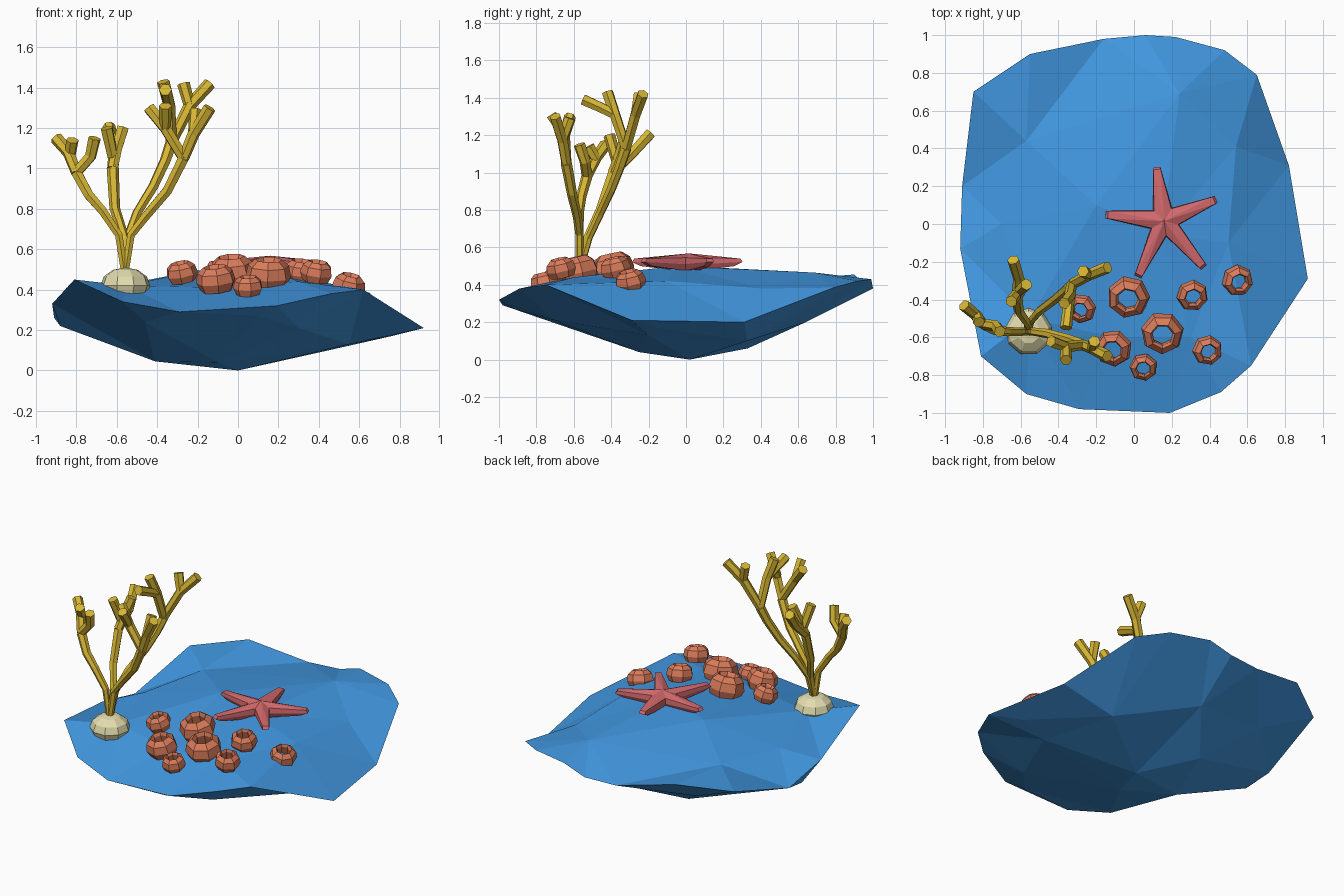
import bpy, bmesh
from math import sin, cos, pi
from mathutils import Vector, Euler
from mathutils.geometry import delaunay_2d_cdt

cube = bpy.data.objects.get("Cube")
if cube:
    bpy.data.objects.remove(cube, do_unlink=True)


def material(name, r, g, b):
    m = bpy.data.materials.new(name)
    m.use_nodes = True
    m.diffuse_color = (r, g, b, 1)
    m.node_tree.nodes["Principled BSDF"].inputs["Base Color"].default_value = (r, g, b, 1)
    return m


BLUE = material("rock_blue", .055, .32, .77)
YELLOW = material("coral_yellow", .68, .47, .035)
ORANGE = material("polyp_orange", .7, .2, .105)
PINK = material("starfish_pink", .64, .14, .15)
CREAM = material("stone_cream", .77, .72, .43)


def finish(bm, name, mat, fix=True):
    if fix:
        bmesh.ops.recalc_face_normals(bm, faces=bm.faces)
    mesh = bpy.data.meshes.new(name)
    bm.to_mesh(mesh)
    bm.free()
    mesh.materials.append(mat)
    obj = bpy.data.objects.new(name, mesh)
    bpy.context.collection.objects.link(obj)
    return obj


def bridge(bm, a, b):
    n = len(a)
    for i in range(n):
        j = (i + 1) % n
        bm.faces.new((a[i], a[j], b[j], b[i]))


# Rock: one rim, with a triangulated sheet above and another below
rim = [(-.85, .7, .41), (-.55, .9, .455), (-.16, .98, .375), (.06, 1, .38), (.22, .99, .43),
       (.48, .92, .42), (.65, .79, .385), (.82, .31, .2), (.92, -.29, .21), (.62, -.75, .4),
       (.46, -.89, .38), (.19, -1, .32), (-.29, -.98, .29), (-.57, -.9, .34),
       (-.81, -.7, .45), (-.92, -.13, .33), (-.91, .2, .26)]
upper = [(-.2, .1, .495), (.15, -.05, .5), (-.57, .44, .42), (.24, .69, .465), (.54, .41, .38),
         (.5, -.1, .42), (.3, -.6, .44), (-.1, -.6, .41), (-.55, -.5, .42), (-.7, 0, .4)]
lower = [(-.41, -.08, .045), (-.1, -.25, .04), (0, .02, 0), (.45, .33, .1), (-.25, .33, .06),
         (-.88, .02, .22), (.1, -.92, .27), (-.46, -.77, .24), (.3, -.7, .21), (0, .64, .2),
         (-.5, .6, .25), (.55, -.2, .13), (.76, -.15, .17)]
bm = bmesh.new()
rim_verts = [bm.verts.new(p) for p in rim]
for sheet in (upper, lower):
    verts = rim_verts + [bm.verts.new(p) for p in sheet]
    n = len(rim)
    edges = [(i, (i + 1) % n) for i in range(n)]
    result = delaunay_2d_cdt([v.co.xy for v in verts], edges, [], 1, 1e-5)
    for face in result[2]:
        bm.faces.new([verts[result[3][i][0]] for i in face])
finish(bm, "rock", BLUE)

# Stone that holds the branching coral
bm = bmesh.new()
bmesh.ops.create_uvsphere(bm, u_segments=9, v_segments=6, radius=.125)
bmesh.ops.scale(bm, verts=bm.verts, vec=(1, 1, .72))
bmesh.ops.translate(bm, verts=bm.verts, vec=(-.558, -.57, .42))
finish(bm, "coral_stone", CREAM)

# Branching coral: tapered poly curves turned into a mesh
ROOT = (-.56, -.57, .47)
LEFT, MID = (-.8, -.53, .98), (-.62, -.39, 1.0)
BACK, FRONT = (-.33, -.32, 1.13), (-.27, -.64, 1.05)
TOP = (-.34, -.38, 1.31)
stems = [
    [ROOT, (-.59, -.57, .67), (-.67, -.57, .79), (-.74, -.56, .87), LEFT],
    [ROOT, (-.56, -.53, .65), (-.61, -.46, .8), MID],
    [ROOT, (-.55, -.52, .65), (-.5, -.46, .78), (-.42, -.4, .91), (-.36, -.35, 1.04), BACK],
    [ROOT, (-.53, -.57, .67), (-.46, -.58, .76), (-.35, -.61, .89), FRONT],
]
twigs = [
    [LEFT, (-.84, -.48, 1.08), (-.9, -.43, 1.15)],
    [LEFT, (-.73, -.54, 1.06), (-.71, -.57, 1.15)],
    [(-.83, -.48, 1.07), (-.82, -.52, 1.14)],
    [MID, (-.6, -.35, 1.1), (-.57, -.32, 1.2)],
    [MID, (-.61, -.29, 1.1), (-.64, -.19, 1.21)],
    [(-.62, -.37, 1.06), (-.65, -.41, 1.2)],
    [BACK, (-.24, -.27, 1.31), (-.14, -.23, 1.42)],
    [(-.24, -.27, 1.31), (-.27, -.25, 1.42)],
    [BACK, TOP, (-.37, -.42, 1.43)],
    [TOP, (-.35, -.46, 1.35), (-.36, -.55, 1.39)],
    [FRONT, (-.22, -.66, 1.17), (-.14, -.7, 1.3)],
    [(-.22, -.66, 1.18), (-.21, -.62, 1.29)],
    [FRONT, (-.36, -.65, 1.2), (-.44, -.62, 1.3)],
    [(-.36, -.65, 1.2), (-.36, -.72, 1.31)],
]
curve = bpy.data.curves.new("branching_coral", "CURVE")
curve.dimensions = "3D"
curve.bevel_depth = 1
curve.bevel_resolution = 1
curve.use_fill_caps = True
for paths, start, end in ((stems, .019, .03), (twigs, .028, .032)):
    for path in paths:
        spline = curve.splines.new("POLY")
        spline.points.add(len(path) - 1)
        for i, (point, co) in enumerate(zip(spline.points, path)):
            point.co = (*co, 1)
            point.radius = start + (end - start) * i / (len(path) - 1)
        spline.use_smooth = False
curve.materials.append(YELLOW)
coral = bpy.data.objects.new("branching_coral", curve)
bpy.context.collection.objects.link(coral)
bpy.context.view_layer.objects.active = coral
coral.select_set(True)
bpy.ops.object.convert(target="MESH")
bpy.ops.object.shade_flat()

# Hollow barrel polyps leaning forwards and outwards: (x, y, radius, top height)
polyps = [(-.03, -.39, .115, .565), (-.28, -.45, .08, .535), (.15, -.58, .115, .55),
          (-.11, -.66, .1, .515), (.05, -.76, .075, .465), (.39, -.67, .082, .54),
          (.31, -.38, .085, .545), (.55, -.3, .085, .475)]
profile = [(.8, -1.2), (1, -.75), (.9, -.28), (.58, 0), (.47, -.2), (.55, -.95)]
SIDES = 7
for k, (x, y, radius, top) in enumerate(polyps):
    bm = bmesh.new()
    tilt = Euler((.22, .5 * (x - .1), 0)).to_matrix()
    rings = []
    for r, z in profile:
        angles = [k + 2 * pi * i / SIDES for i in range(SIDES)]
        ring = [tilt @ Vector((r * cos(a), r * sin(a), z + .6)) for a in angles]
        rings.append([bm.verts.new(p * radius) for p in ring])
    for a, b in zip(rings, rings[1:]):
        bridge(bm, a, b)
    obj = finish(bm, f"polyp_{k + 1}", ORANGE, False)
    obj.location = (x, y, top - .6 * radius)

# Starfish: blunt arms, bevelled upper edge, tips lifted off the rock
centre = Vector((.16, .015, 0))
tips = [Vector(p) for p in ((.12, .3, 0), (-.15, .05, 0), (.02, -.28, 0), (.37, -.23, 0), (.435, .13, 0))]
outline = []
for i, tip in enumerate(tips):
    arm = tip - centre
    side = Vector((-arm.y, arm.x, 0)).normalized()
    following = (tips[(i + 1) % 5] - centre).normalized()
    valley = (arm.normalized() + following).normalized() * .082
    outline += [(arm - side * .02, 1), (arm + side * .02, 1), (valley, 0)]
bm = bmesh.new()
rings = []
for scale, low, high in ((.85, .475, .5), (1, .51, .522), (.96, .545, .54)):
    ring = []
    for p, is_tip in outline:
        q = centre + p * (scale if is_tip else scale * scale)
        ring.append(bm.verts.new((q.x, q.y, high if is_tip else low)))
    rings.append(ring)
bridge(bm, rings[0], rings[1])
bridge(bm, rings[1], rings[2])
for ring, z in ((rings[0], .475), (rings[2], .568)):
    hub = bm.verts.new((centre.x, centre.y, z))
    for i in range(len(ring)):
        bm.faces.new((ring[i], ring[(i + 1) % len(ring)], hub))
finish(bm, "starfish", PINK)
